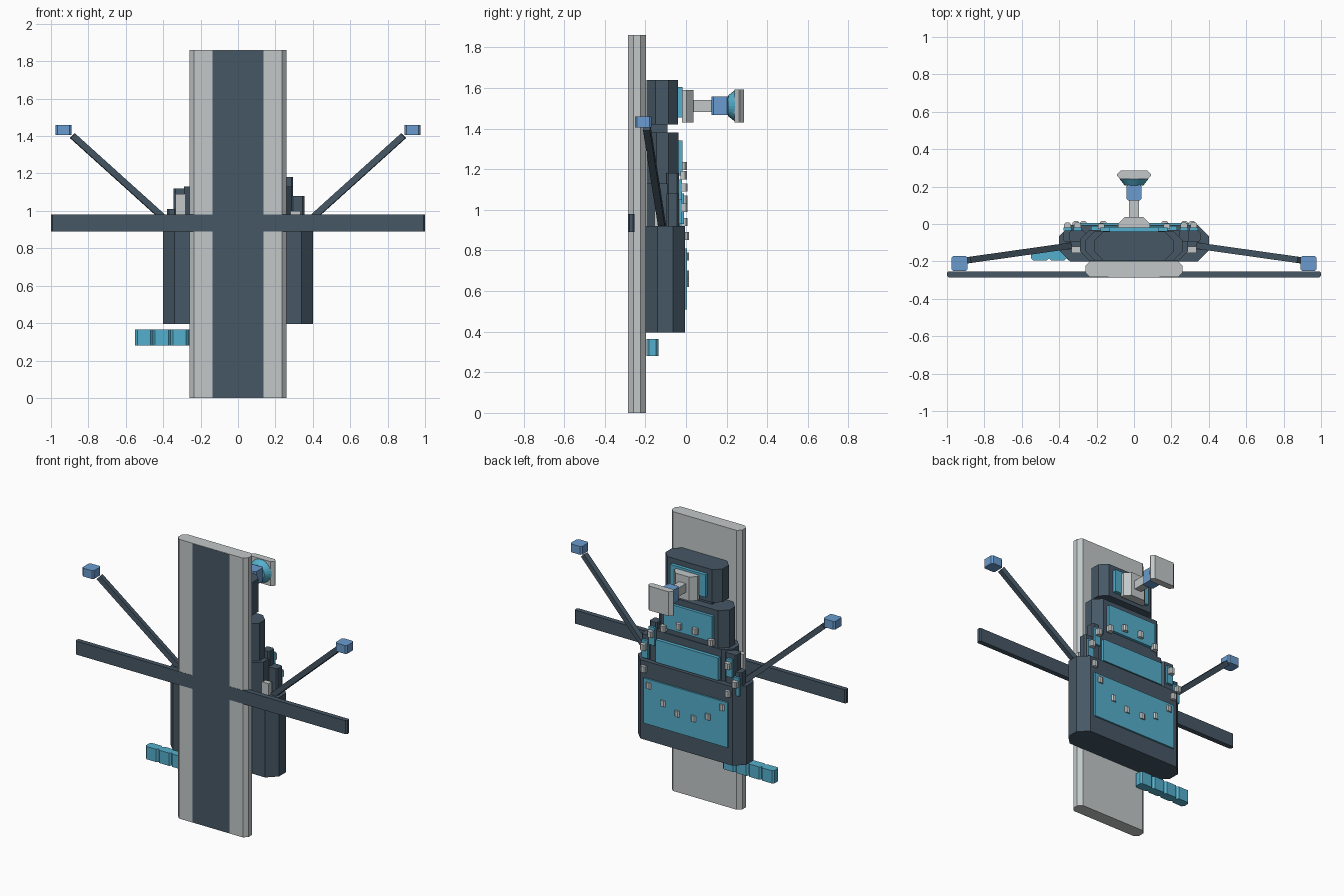
import bpy, bmesh, math
from mathutils import Vector

if "Cube" in bpy.data.objects:
    bpy.data.objects.remove(bpy.data.objects["Cube"])


def material(name, r, g, b):
    m = bpy.data.materials.new(name)
    m.diffuse_color = (r, g, b, 1)
    m.use_nodes = True
    m.node_tree.nodes["Principled BSDF"].inputs["Base Color"].default_value = m.diffuse_color
    return m


slate = material("slate", 0.061, 0.096, 0.130)
silver = material("silver", 0.54, 0.575, 0.58)
cyan = material("cyan", 0.09, 0.43, 0.61)
blue = material("blue", 0.145, 0.33, 0.62)


def finish(name, bm, mat):
    bmesh.ops.recalc_face_normals(bm, faces=bm.faces[:])
    me = bpy.data.meshes.new(name)
    bm.to_mesh(me)
    bm.free()
    me.materials.append(mat)
    ob = bpy.data.objects.new(name, me)
    bpy.context.collection.objects.link(ob)
    return ob


def block(name, xs, ys, zs, mat, cut=0.0, cut_front=True):
    """Upright prism with corners chamfered in plan."""
    (x0, x1), (y0, y1), (z0, z1) = xs, ys, zs
    c, f = cut, cut if cut_front else 0
    if cut:
        pts = [(x0 + c, y1), (x0, y1 - c)]
        pts += [(x0, y0 + f), (x0 + f, y0), (x1 - f, y0), (x1, y0 + f)] if f else [(x0, y0), (x1, y0)]
        pts += [(x1, y1 - c), (x1 - c, y1)]
    else:
        pts = [(x0, y0), (x1, y0), (x1, y1), (x0, y1)]
    bm = bmesh.new()
    face = bm.faces.new([bm.verts.new((x, y, z0)) for x, y in pts])
    ext = bmesh.ops.extrude_face_region(bm, geom=[face])
    for v in ext["geom"]:
        if isinstance(v, bmesh.types.BMVert):
            v.co.z = z1
    return finish(name, bm, mat)


def rod(name, a, b, w, mat):
    """Square bar between two points."""
    a, b = Vector(a), Vector(b)
    bm = bmesh.new()
    bmesh.ops.create_cube(bm, size=1)
    bmesh.ops.scale(bm, vec=(w, w, (b - a).length), verts=bm.verts)
    ob = finish(name, bm, mat)
    ob.location = (a + b) / 2
    ob.rotation_euler = (b - a).to_track_quat('Z', 'Y').to_euler()
    return ob


def stud(x, z, y=0.0):
    block("stud", (x - .018, x + .018), (y - .015, y + .016), (z - .02, z + .02), silver, .008, False)


# Backing board with a dark centre strip and cross bar
block("board", (-.26, .26), (-.2845, -.198), (0, 1.86), silver, .025)
block("board_strip", (-.136, .136), (-.2855, -.28), (.002, 1.858), slate)
block("cross_bar", (-1, 1), (-.2855, -.253), (.89, .98), slate, .008)

# Stacked body tiers
block("lower_body", (-.4, .4), (-.2, -.005), (.395, .92), slate, .06)
block("middle_body", (-.29, .29), (-.195, -.033), (.91, 1.13), slate, .05)
block("upper_body", (-.26, .26), (-.195, -.037), (1.12, 1.38), slate, .05)
block("head", (-.21, .21), (-.195, -.04), (1.42, 1.64), slate, .045)
block("neck", (-.13, .13), (-.19, -.09), (1.37, 1.43), slate)

# Cyan face panels
block("lower_panel", (-.31, .31), (-.01, .006), (.51, .81), cyan)
block("middle_panel", (-.23, .23), (-.035, -.01), (.93, 1.08), cyan)
block("upper_panel", (-.18, .18), (-.04, -.018), (1.17, 1.34), cyan)
block("head_panel", (-.13, .13), (-.042, -.018), (1.455, 1.605), cyan)

# Rows of studs
for s in (-1, 1):
    for x, z in ((.27, .77), (.165, .68), (.06, .64), (.31, .87)):
        stud(s * x, z)
    for x, z in ((.175, 1.17), (.06, 1.215)):
        stud(s * x, z, -.012)

# Side finger blocks with small plates and studs
for x0, x1, top in ((.24, .295, 1.18), (.285, .355, 1.08), (-.345, -.26, 1.12), (-.38, -.33, 1.01)):
    block("side_block", (x0, x1), (-.095, -.035), (.91, top), slate, .01)
    xm = (x0 + x1) / 2
    block("side_plate", (xm - .022, xm + .022), (-.036, -.02), (top - .15, top - .03), cyan)
    stud(xm, top - .07, -.008)

# Shoulder pads, raised arms and hands
for s in (-1, 1):
    block("shoulder_pad", sorted((s * .27, s * .335)), (-.155, -.12), (.91, 1.09 if s < 0 else 1.0), silver)
    rod("arm", (s * .345, -.117, .915), (s * .885, -.193, 1.402), .034, slate)
    block("hand", sorted((s * .89, s * .975)), (-.252, -.17), (1.405, 1.46), blue, .01)

# Segmented tail tab
for i in range(4):
    x = -.55 + i * .095
    block("tail_segment", (x, x + .095), (-.195, -.135), (.28, .365), cyan, .012)

# Projecting mount on the head
block("mount_base", (-.085, .085), (-.02, .038), (1.43, 1.59), silver, .035, False)
block("mount_stalk", (-.026, .026), (.03, .135), (1.482, 1.54), silver)
block("mount_joint", (-.04, .04), (.125, .212), (1.467, 1.558), blue, .01)
bm = bmesh.new()
bmesh.ops.create_cone(bm, cap_ends=True, segments=24, radius1=.05, radius2=.078, depth=.036)
flare = finish("mount_flare", bm, cyan)
flare.location = (0, .224, 1.512)
flare.rotation_euler = (-math.pi / 2, 0, 0)
block("mount_plate", (-.092, .092), (.24, .285), (1.43, 1.592), silver, .02)
